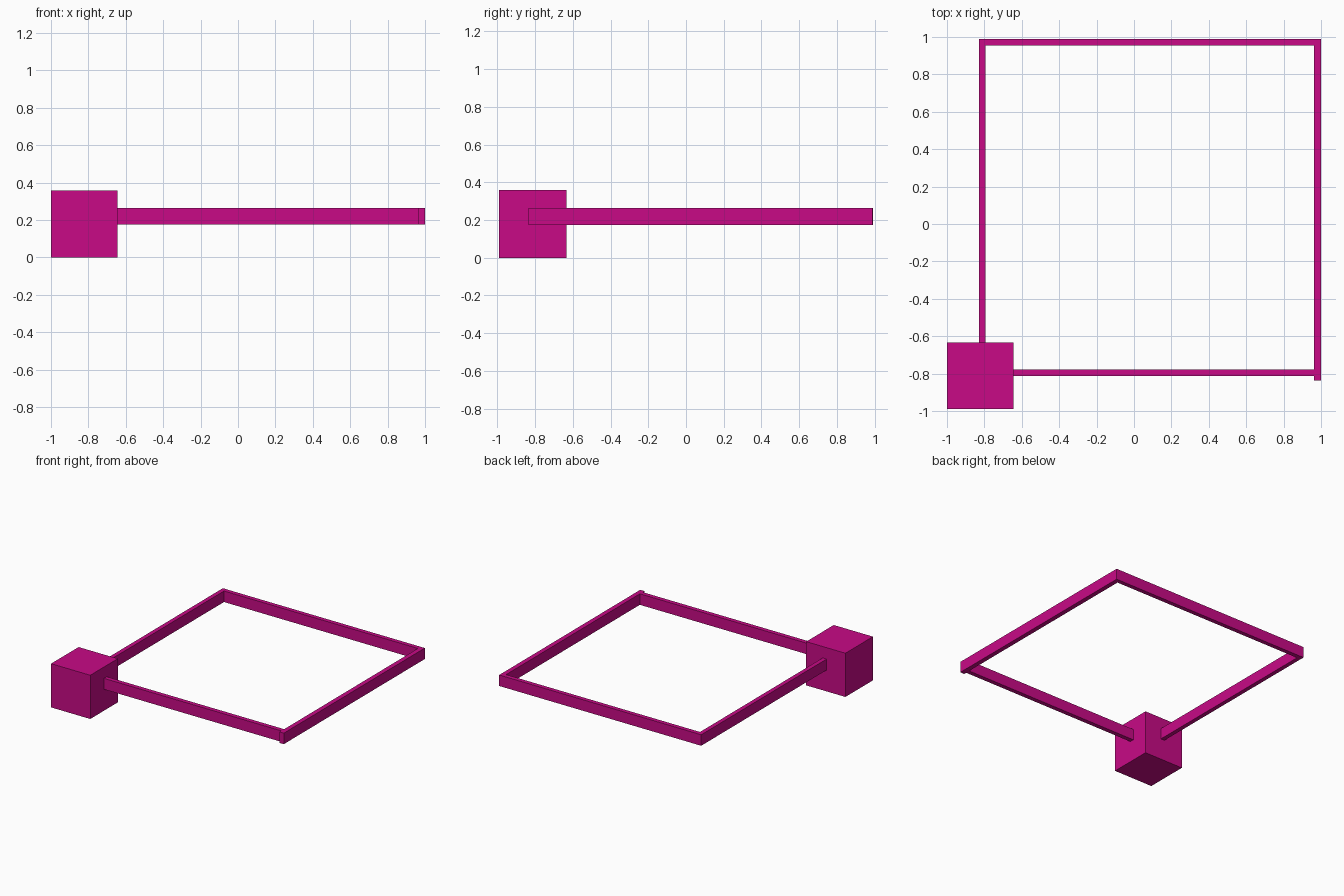
import bpy

if "Cube" in bpy.data.objects:
    bpy.data.objects.remove(bpy.data.objects["Cube"])

mat = bpy.data.materials.new("magenta")
mat.diffuse_color = (0.58, 0.003, 0.24, 1)
mat.use_nodes = True
mat.node_tree.nodes["Principled BSDF"].inputs["Base Color"].default_value = mat.diffuse_color


def box(name, x, y, z):
    """Box spanning the given (min, max) ranges."""
    bpy.ops.mesh.primitive_cube_add(size=1, location=[sum(r) / 2 for r in (x, y, z)])
    ob = bpy.context.object
    ob.name = name
    ob.scale = [r[1] - r[0] for r in (x, y, z)]
    bpy.ops.object.transform_apply(location=False, rotation=False, scale=True)
    ob.data.materials.append(mat)


# Corner block resting on the ground
box("corner_block", (-1.0, -0.645), (-0.99, -0.634), (0, 0.358))

# Square frame of four thin rails, two of them running into the block
rail_z = (0.175, 0.265)
box("front_rail", (-0.83, 0.965), (-0.813, -0.777), rail_z)
box("left_rail", (-0.83, -0.795), (-0.80, 0.99), rail_z)
box("back_rail", (-0.83, 0.997), (0.954, 0.989), rail_z)
box("right_rail", (0.962, 1.0), (-0.836, 0.988), rail_z)
